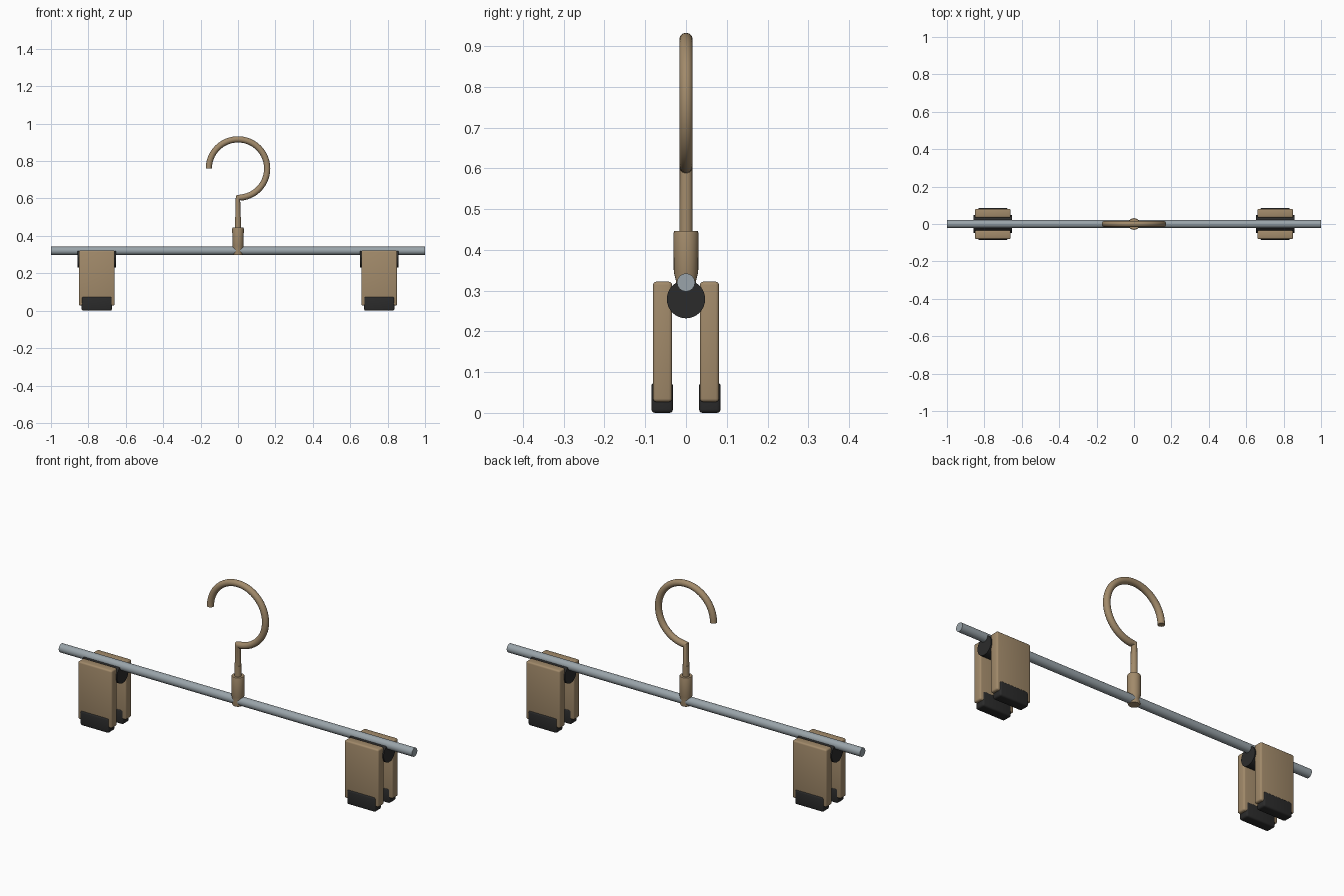
import bpy, bmesh, math
from mathutils import Vector, Matrix

if "Cube" in bpy.data.objects:
    bpy.data.objects.remove(bpy.data.objects["Cube"])


def mat(name, col):
    m = bpy.data.materials.new(name)
    m.diffuse_color = (*col, 1)
    m.use_nodes = True
    m.node_tree.nodes["Principled BSDF"].inputs["Base Color"].default_value = m.diffuse_color
    return m


TAN = mat("tan wood", (0.36, 0.255, 0.145))
STEEL = mat("grey steel", (0.32, 0.37, 0.40))
BLACK = mat("black rubber", (0.024, 0.024, 0.024))


def finish(name, bm, material, angle=40):
    bmesh.ops.recalc_face_normals(bm, faces=bm.faces)
    me = bpy.data.meshes.new(name)
    bm.to_mesh(me)
    bm.free()
    me.materials.append(material)
    ob = bpy.data.objects.new(name, me)
    bpy.context.collection.objects.link(ob)
    bpy.ops.object.select_all(action='DESELECT')
    ob.select_set(True)
    bpy.context.view_layer.objects.active = ob
    bpy.ops.object.shade_smooth_by_angle(angle=math.radians(angle))
    return ob


def sweep(name, rings, material, n=24):
    """Skin discs given as (centre, normal in the xz plane, radius)."""
    bm = bmesh.new()
    loops = []
    for c, t, r in rings:
        t = Vector(t).normalized()
        u = Vector((0, 1, 0))
        v = t.cross(u)
        loops.append([bm.verts.new(Vector(c) + r * (math.cos(a) * u + math.sin(a) * v))
                      for a in (2 * math.pi * i / n for i in range(n))])
    for a, b in zip(loops, loops[1:]):
        for i in range(n):
            j = (i + 1) % n
            bm.faces.new((a[i], a[j], b[j], b[i]))
    bm.faces.new(loops[0])
    bm.faces.new(loops[-1])
    return finish(name, bm, material)


def box(name, lo, hi, bevel, material):
    lo, hi = Vector(lo), Vector(hi)
    bm = bmesh.new()
    bmesh.ops.create_cube(bm, size=1, matrix=Matrix.Translation((lo + hi) / 2)
                          @ Matrix.Diagonal((*(hi - lo), 1)))
    bmesh.ops.bevel(bm, geom=bm.edges[:], offset=bevel, segments=3,
                    profile=0.5, affect='EDGES')
    return finish(name, bm, material)


X, Z = (1, 0, 0), (0, 0, 1)

# Horizontal bar
sweep("bar", [((-1, 0, .32), X, .022), ((1, 0, .32), X, .022)], STEEL)

# Central collar, waisted where the bar passes through
sweep("collar", [((0, 0, z), Z, r) for z, r in
                 ((.297, .025), (.303, .028), (.322, .024), (.345, .030),
                  (.44, .031), (.446, .029))], TAN)

# Stem and three-quarter circle hook
sweep("stem", [((0, 0, .42), Z, .0165), ((0, 0, .50), Z, .0165)], TAN)
R, CZ = .156, .76
hook = [((0, 0, .43), Z, .0165), ((0, 0, CZ - R), (1, 0, 1), .0165)]
for i in range(1, 49):
    a = math.radians(-90 + 270 * i / 48)
    hook.append(((R * math.cos(a), 0, CZ + R * math.sin(a)),
                 (-math.sin(a), 0, math.cos(a)), .0165))
sweep("hook", hook, TAN)

# Two clips, each with a spring barrel, two jaws and rubber grips
for side, cx in (("left", -.755), ("right", .755)):
    sweep(f"{side}_spring_barrel", [((cx - .102, 0, .279), X, .047),
                                    ((cx + .102, 0, .279), X, .047)], BLACK, 32)
    for face, s in (("front", -1), ("back", 1)):
        y = sorted((s * .034, s * .081))
        box(f"{side}_{face}_jaw", (cx - .096, y[0], .027), (cx + .096, y[1], .322), .008, TAN)
        y = sorted((s * .032, s * .085))
        box(f"{side}_{face}_grip", (cx - .081, y[0], 0), (cx + .081, y[1], .075), .009, BLACK)
